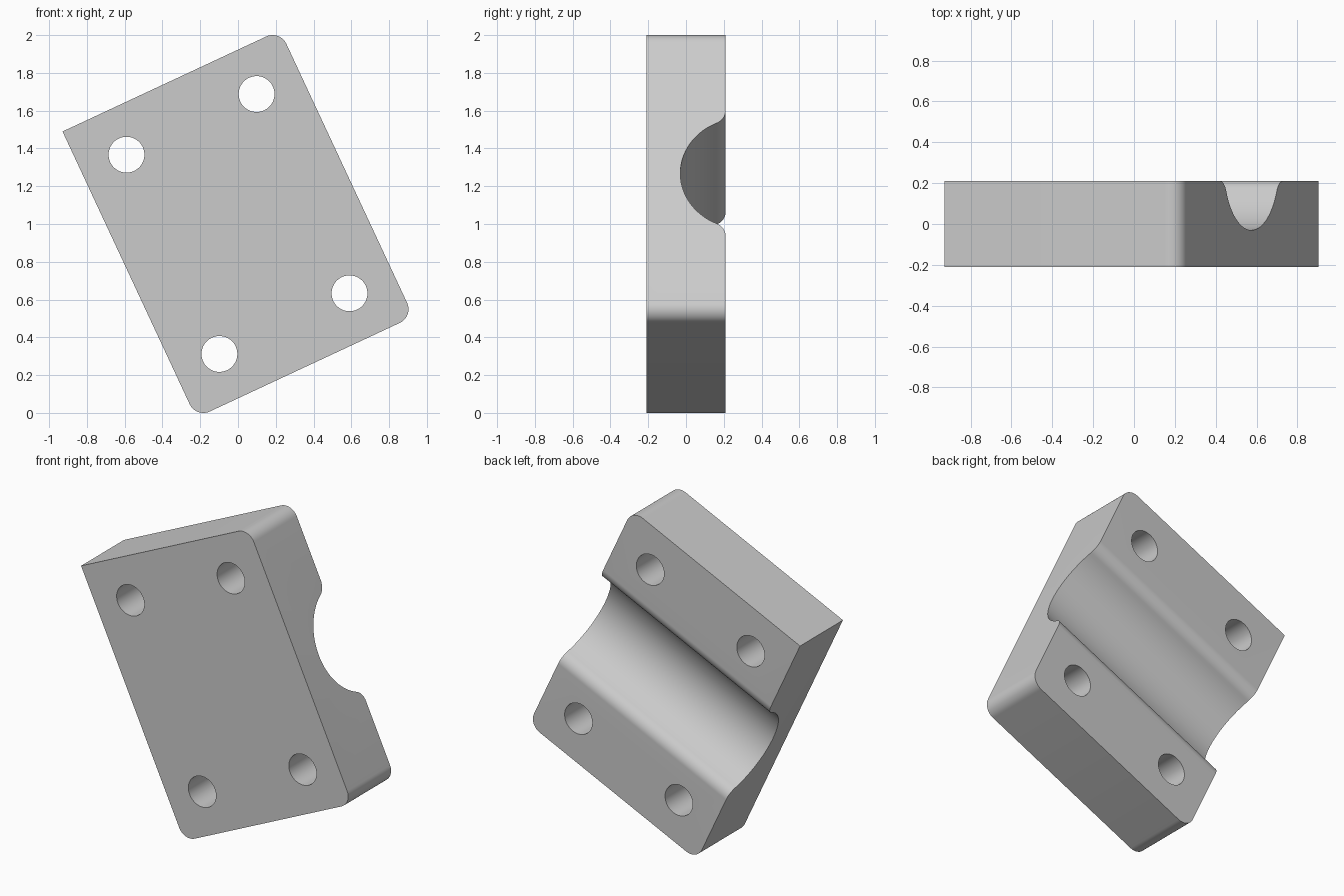
import bpy, bmesh
from math import sin, cos, pi, radians, atan2, hypot
from mathutils import Matrix, Vector

HALF_W, HALF_H, HALF_T = 0.635, 0.8365, 0.21
CORNER = 0.08
HOLE_U, HOLE_V, HOLE_R = 0.38, 0.582, 0.095
GROOVE_R, GROOVE_Y, LIP = 0.32, 0.29, 0.08

if "Cube" in bpy.data.objects:
    bpy.data.objects.remove(bpy.data.objects["Cube"], do_unlink=True)

metal = bpy.data.materials.new("light_grey")
metal.use_nodes = True
grey = (0.6, 0.6, 0.6, 1)
metal.diffuse_color = grey
metal.node_tree.nodes["Principled BSDF"].inputs["Base Color"].default_value = grey


def arc(cx, cy, r, start, end, steps):
    return [(cx + r * cos(start + (end - start) * i / steps),
             cy + r * sin(start + (end - start) * i / steps)) for i in range(steps + 1)]


def prism(name, points, place, sweep):
    """Extrude a closed outline; place maps 2D points to 3D."""
    bm = bmesh.new()
    face = bm.faces.new([bm.verts.new(place(a, b)) for a, b in points])
    ext = bmesh.ops.extrude_face_region(bm, geom=[face])["geom"]
    bmesh.ops.translate(bm, vec=sweep, verts=[v for v in ext if isinstance(v, bmesh.types.BMVert)])
    bmesh.ops.recalc_face_normals(bm, faces=bm.faces)
    mesh = bpy.data.meshes.new(name)
    bm.to_mesh(mesh)
    bm.free()
    mesh.materials.append(metal)
    obj = bpy.data.objects.new(name, mesh)
    bpy.context.collection.objects.link(obj)
    return obj


# Block: three rounded corners and one sharp corner at the upper right side
iw, ih = HALF_W - CORNER, HALF_H - CORNER
outline = [(-HALF_W, HALF_H)]
for cx, cz, start in ((-iw, -ih, pi), (iw, -ih, 1.5 * pi), (iw, ih, 0)):
    outline += arc(cx, cz, CORNER, start, start + pi / 2, 12)
block = prism("clamp_block", outline, lambda a, b: (a, -HALF_T, b), Vector((0, 2 * HALF_T, 0)))

# Groove across the back: round bottom flowing into rounded lips
lip_y = HALF_T - LIP
rise = GROOVE_Y - lip_y
lip_x = ((GROOVE_R + LIP) ** 2 - rise ** 2) ** 0.5
turn = atan2(rise, lip_x)
right = arc(0, GROOVE_Y, GROOVE_R, -pi / 2, -turn, 28)
right += arc(lip_x, lip_y, LIP, pi - turn, pi / 2, 14)[1:]
right.append((lip_x, 0.4))
groove = right + [(-a, b) for a, b in reversed(right[1:])]
cutters = [prism("groove_cutter", groove, lambda a, b: (-1, b, a), Vector((2, 0, 0)))]

# Four bolt holes
for su in (-1, 1):
    for sv in (-1, 1):
        ring = arc(su * HOLE_U, sv * HOLE_V, HOLE_R, 0, 2 * pi, 48)[:-1]
        cutters.append(prism("bolt_hole_cutter", ring, lambda a, b: (a, -0.5, b), Vector((0, 1, 0))))

bpy.context.view_layer.objects.active = block
block.select_set(True)
for cutter in cutters:
    mod = block.modifiers.new("cut", "BOOLEAN")
    mod.operation, mod.solver, mod.object = "DIFFERENCE", "EXACT", cutter
    bpy.ops.object.modifier_apply(modifier=mod.name)
    bpy.data.objects.remove(cutter, do_unlink=True)

# Tilt the block onto its lower corner
block.data.transform(Matrix.Translation((0.0, 0, 1.0)) @ Matrix.Rotation(radians(-25), 4, "Y"))
bpy.ops.object.shade_smooth_by_angle(angle=radians(30))
